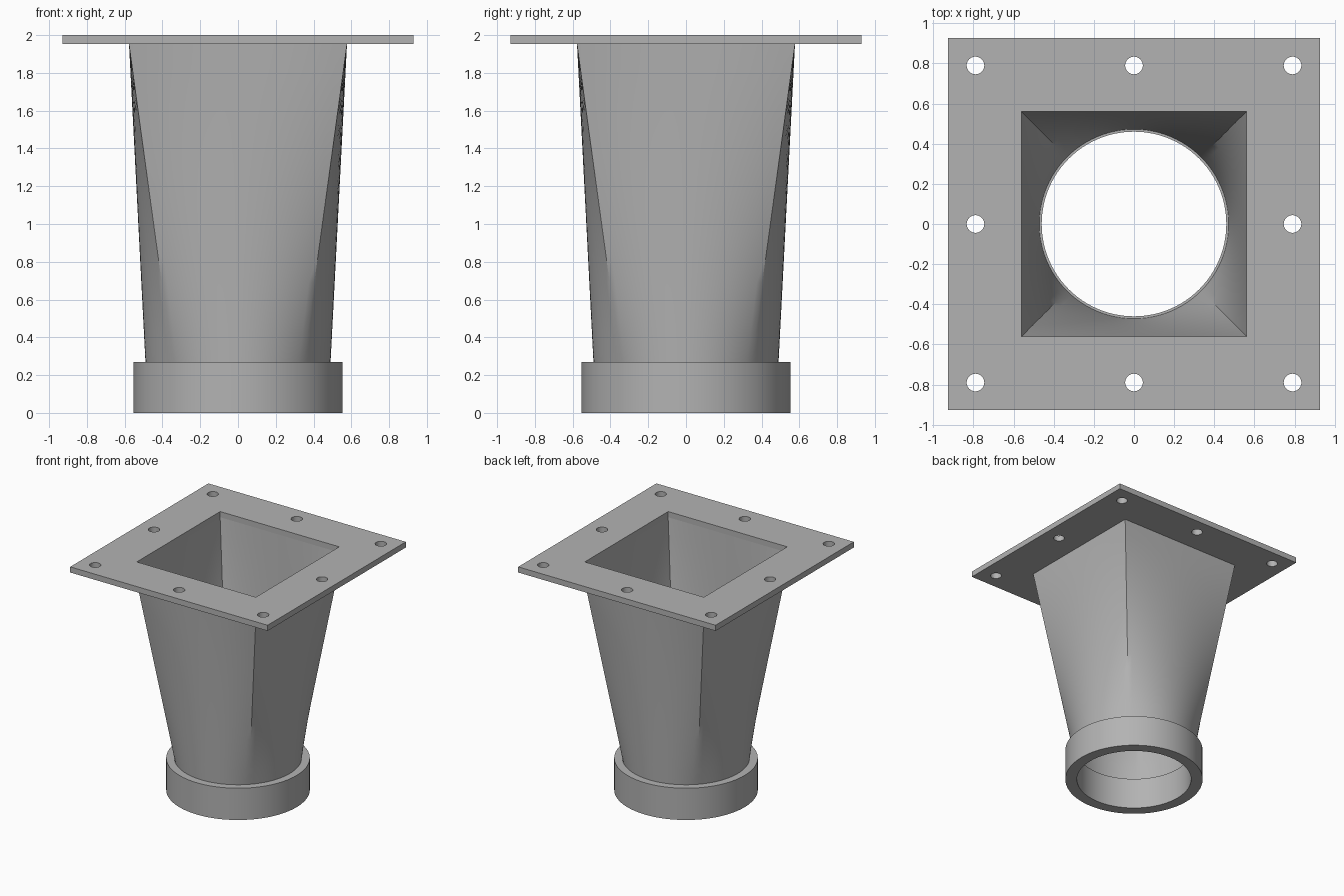
import bpy, bmesh
from math import sin, cos, pi
from mathutils import Vector

if "Cube" in bpy.data.objects:
    bpy.data.objects.remove(bpy.data.objects["Cube"])

SIDES = 96          # points round each ring
COLLAR_TOP = 0.27
FLANGE_BOTTOM, TOP = 1.952, 2.0

grey = bpy.data.materials.new("plain grey")
grey.use_nodes = True
grey.diffuse_color = (0.45, 0.45, 0.45, 1)
grey.node_tree.nodes["Principled BSDF"].inputs["Base Color"].default_value = grey.diffuse_color


def finish(name, bm):
    bmesh.ops.recalc_face_normals(bm, faces=bm.faces)
    mesh = bpy.data.meshes.new(name)
    bm.to_mesh(mesh)
    bm.free()
    mesh.materials.append(grey)
    ob = bpy.data.objects.new(name, mesh)
    bpy.context.collection.objects.link(ob)
    bpy.ops.object.select_all(action="DESELECT")
    ob.select_set(True)
    bpy.context.view_layer.objects.active = ob
    bpy.ops.object.shade_smooth_by_angle(angle=pi / 6)
    return ob


def circle(r, z, n=SIDES, x=0, y=0):
    # starts on a diagonal so that square corners fall on ring points
    return [Vector((x + r * cos(pi / 4 + 2 * pi * i / n),
                    y + r * sin(pi / 4 + 2 * pi * i / n), z)) for i in range(n)]


def square(h, z, n=SIDES):
    corners = [Vector(c) for c in ((h, h, z), (-h, h, z), (-h, -h, z), (h, -h, z))]
    per = n // 4
    return [corners[k].lerp(corners[(k + 1) % 4], i / per)
            for k in range(4) for i in range(per)]


def blend(low, high, steps):
    return [[a.lerp(b, s / steps) for a, b in zip(low, high)] for s in range(steps + 1)]


def shell(name, rings):
    # closed solid skinned through a loop of rings
    bm = bmesh.new()
    rows = [[bm.verts.new(p) for p in ring] for ring in rings]
    for k, a in enumerate(rows):
        b = rows[(k + 1) % len(rows)]
        for i in range(len(a)):
            j = (i + 1) % len(a)
            bm.faces.new((a[i], a[j], b[j], b[i]))
    return finish(name, bm)


# Round collar at the foot
shell("round_collar", [circle(0.46, 0), circle(0.553, 0),
                       circle(0.553, COLLAR_TOP), circle(0.46, COLLAR_TOP)])

# Thin-walled duct changing from round to square
outer = blend(circle(0.49, COLLAR_TOP), square(0.577, FLANGE_BOTTOM), 12)
inner = blend(circle(0.472, COLLAR_TOP), square(0.56, FLANGE_BOTTOM), 12)
shell("transition_duct", outer + inner[::-1])

# Square flange with a square opening and eight bolt holes
bm = bmesh.new()
loops = [square(0.928, TOP, 4), square(0.56, TOP, 4)]
loops += [circle(0.044, TOP, 32, x * 0.79, y * 0.79)
          for x in (-1, 0, 1) for y in (-1, 0, 1) if x or y]
edges = []
for loop in loops:
    vs = [bm.verts.new(p) for p in loop]
    edges += [bm.edges.new((vs[i - 1], vs[i])) for i in range(len(vs))]
bmesh.ops.triangle_fill(bm, edges=edges, use_beauty=True, normal=(0, 0, 1))
low = bmesh.ops.extrude_face_region(bm, geom=bm.faces[:], use_keep_orig=True)["geom"]
bmesh.ops.translate(bm, vec=(0, 0, FLANGE_BOTTOM - TOP),
                    verts=[g for g in low if isinstance(g, bmesh.types.BMVert)])
finish("bolted_flange", bm)
